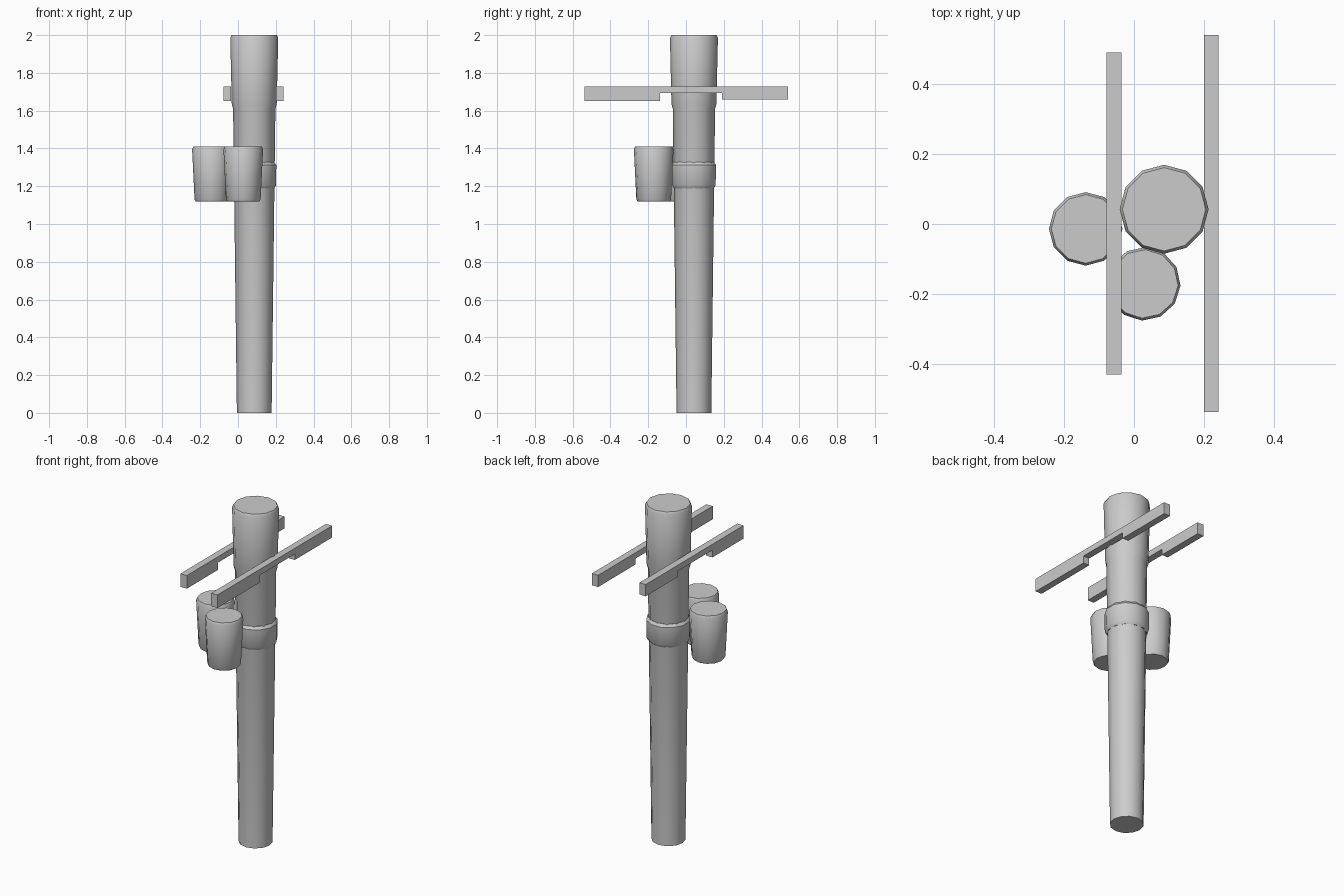
import bpy, bmesh
from math import cos, sin, tau, radians

if "Cube" in bpy.data.objects:
    bpy.data.objects.remove(bpy.data.objects["Cube"])


def finish(name, bm, smooth=True):
    bmesh.ops.recalc_face_normals(bm, faces=bm.faces)
    mesh = bpy.data.meshes.new(name)
    bm.to_mesh(mesh)
    bm.free()
    ob = bpy.data.objects.new(name, mesh)
    bpy.context.collection.objects.link(ob)
    if smooth:
        bpy.ops.object.select_all(action='DESELECT')
        ob.select_set(True)
        bpy.context.view_layer.objects.active = ob
        bpy.ops.object.shade_smooth_by_angle(angle=radians(35))
    return ob


def lathe(name, center, profile, turn=0.0, sides=12):
    """Stack of (radius, z) rings joined by quads and capped at both ends."""
    bm = bmesh.new()
    angles = [tau * i / sides + turn for i in range(sides)]
    rings = [[bm.verts.new((center[0] + r * cos(a), center[1] + r * sin(a), z))
              for a in angles] for r, z in profile]
    for low, high in zip(rings, rings[1:]):
        for i in range(sides):
            j = (i + 1) % sides
            bm.faces.new((low[i], low[j], high[j], high[i]))
    bm.faces.new(rings[0][::-1])
    bm.faces.new(rings[-1])
    return finish(name, bm)


def crossarm(name, x0, x1, y0, y1):
    """Side outline with the notch under the middle, extruded along x."""
    outline = [(y0, 1.65), (-0.137, 1.65), (-0.137, 1.693), (0.19, 1.693),
               (0.19, 1.658), (y1, 1.658), (y1, 1.728), (y0, 1.728)]
    bm = bmesh.new()
    face = bm.faces.new([bm.verts.new((x0, y, z)) for y, z in outline])
    ext = bmesh.ops.extrude_face_region(bm, geom=[face])
    moved = [v for v in ext['geom'] if isinstance(v, bmesh.types.BMVert)]
    bmesh.ops.translate(bm, verts=moved, vec=(x1 - x0, 0, 0))
    return finish(name, bm, smooth=False)


# Pole, flaring towards a thicker head
POLE = (0.086, 0.042)
lathe("pole", POLE, [(0.092, 0), (0.112, 1.61), (0.119, 1.635),
                     (0.127, 1.985), (0.119, 2.0)])

# Collar band around the pole
lathe("collar", POLE, [(0.108, 1.188), (0.119, 1.204), (0.121, 1.312),
                       (0.109, 1.328)], turn=radians(15))

# Two hanging canisters
for name, center, turn in (("left_canister", (-0.138, -0.014), 0),
                           ("front_canister", (0.028, -0.171), radians(-3))):
    lathe(name, center, [(0.086, 1.12), (0.092, 1.13),
                         (0.105, 1.395), (0.098, 1.41)], turn)

# Crossarms
crossarm("left_crossarm", -0.078, -0.036, -0.43, 0.49)
crossarm("right_crossarm", 0.2, 0.241, -0.537, 0.54)
